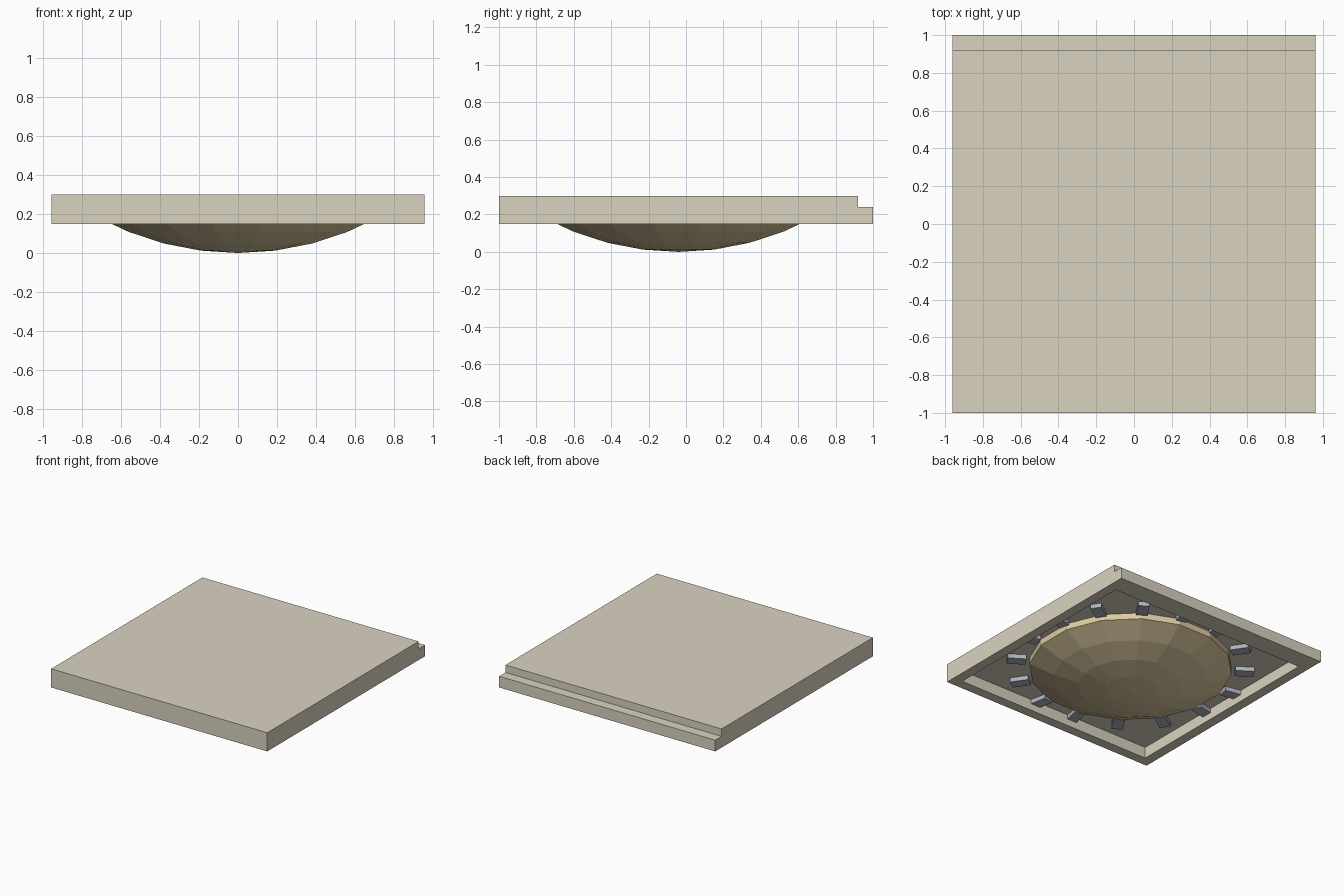
import bpy, bmesh, math
from mathutils import Matrix, Vector

if "Cube" in bpy.data.objects:
    bpy.data.objects.remove(bpy.data.objects["Cube"])

CY = -0.04       # centre of the lamp in y
N = 16           # sides of the dome and number of clips
CEIL = 0.24      # height of the recess ceiling


def material(name, rgb):
    m = bpy.data.materials.new(name)
    m.diffuse_color = (*rgb, 1)
    m.use_nodes = True
    m.node_tree.nodes["Principled BSDF"].inputs["Base Color"].default_value = m.diffuse_color
    return m


def finish(bm, name, mat):
    bmesh.ops.recalc_face_normals(bm, faces=bm.faces)
    me = bpy.data.meshes.new(name)
    bm.to_mesh(me)
    bm.free()
    me.materials.append(mat)
    ob = bpy.data.objects.new(name, me)
    bpy.context.collection.objects.link(ob)
    return ob


panel_mat = material("panel_beige", (0.70, 0.65, 0.53))
dome_mat = material("dome_tan", (0.72, 0.60, 0.36))
clip_mat = material("clip_grey", (0.42, 0.45, 0.50))

# Panel: stepped side profile extruded across x
bm = bmesh.new()
profile = [(-1, 0.15), (1, 0.15), (1, 0.24), (0.92, 0.24), (0.92, 0.30), (-1, 0.30)]
side = bm.faces.new([bm.verts.new((-0.96, y, z)) for y, z in profile])
ext = bmesh.ops.extrude_face_region(bm, geom=[side])
bmesh.ops.translate(bm, vec=(1.92, 0, 0),
                    verts=[v for v in ext["geom"] if isinstance(v, bmesh.types.BMVert)])
bm.normal_update()

# Recess in the underside
bottom = min(bm.faces, key=lambda f: f.calc_center_median().z)
bmesh.ops.inset_region(bm, faces=[bottom], thickness=0.08)
for v in bottom.verts:
    v.co = (math.copysign(0.88, v.co.x), CY + math.copysign(0.88, v.co.y), 0.15)
up = bmesh.ops.extrude_face_region(bm, geom=[bottom])
bmesh.ops.translate(bm, vec=(0, 0, CEIL - 0.15),
                    verts=[v for v in up["geom"] if isinstance(v, bmesh.types.BMVert)])
if bottom.is_valid:
    bmesh.ops.delete(bm, geom=[bottom], context="FACES_ONLY")
finish(bm, "panel", panel_mat)

# Dome: shallow spherical cap with a short upright rim
bm = bmesh.new()
R, top_angle = 1.57, math.asin(0.75 / 1.57)
rings = [(R * math.sin(top_angle * i / 4), R * (1 - math.cos(top_angle * i / 4)))
         for i in range(1, 5)] + [(0.75, CEIL)]
loops = []
for r, z in rings:
    loops.append([bm.verts.new((r * math.cos((k + 0.5) * math.tau / N),
                                CY + r * math.sin((k + 0.5) * math.tau / N), z))
                  for k in range(N)])
apex = bm.verts.new((0, CY, 0))
for k in range(N):
    j = (k + 1) % N
    bm.faces.new((apex, loops[0][k], loops[0][j]))
    for a, b in zip(loops, loops[1:]):
        bm.faces.new((a[k], b[k], b[j], a[j]))
finish(bm, "lamp_dome", dome_mat)

# Clips: small blocks set radially around the dome
bm = bmesh.new()
for k in range(N):
    m = (Matrix.Translation((0, CY, CEIL - 0.0175))
         @ Matrix.Rotation((k + 0.5) * math.tau / N, 4, "Z")
         @ Matrix.Translation((0.845, 0, 0))
         @ Matrix.Diagonal(Vector((0.14, 0.085, 0.035, 1))))
    bmesh.ops.create_cube(bm, size=1, matrix=m)
finish(bm, "dome_clips", clip_mat)
